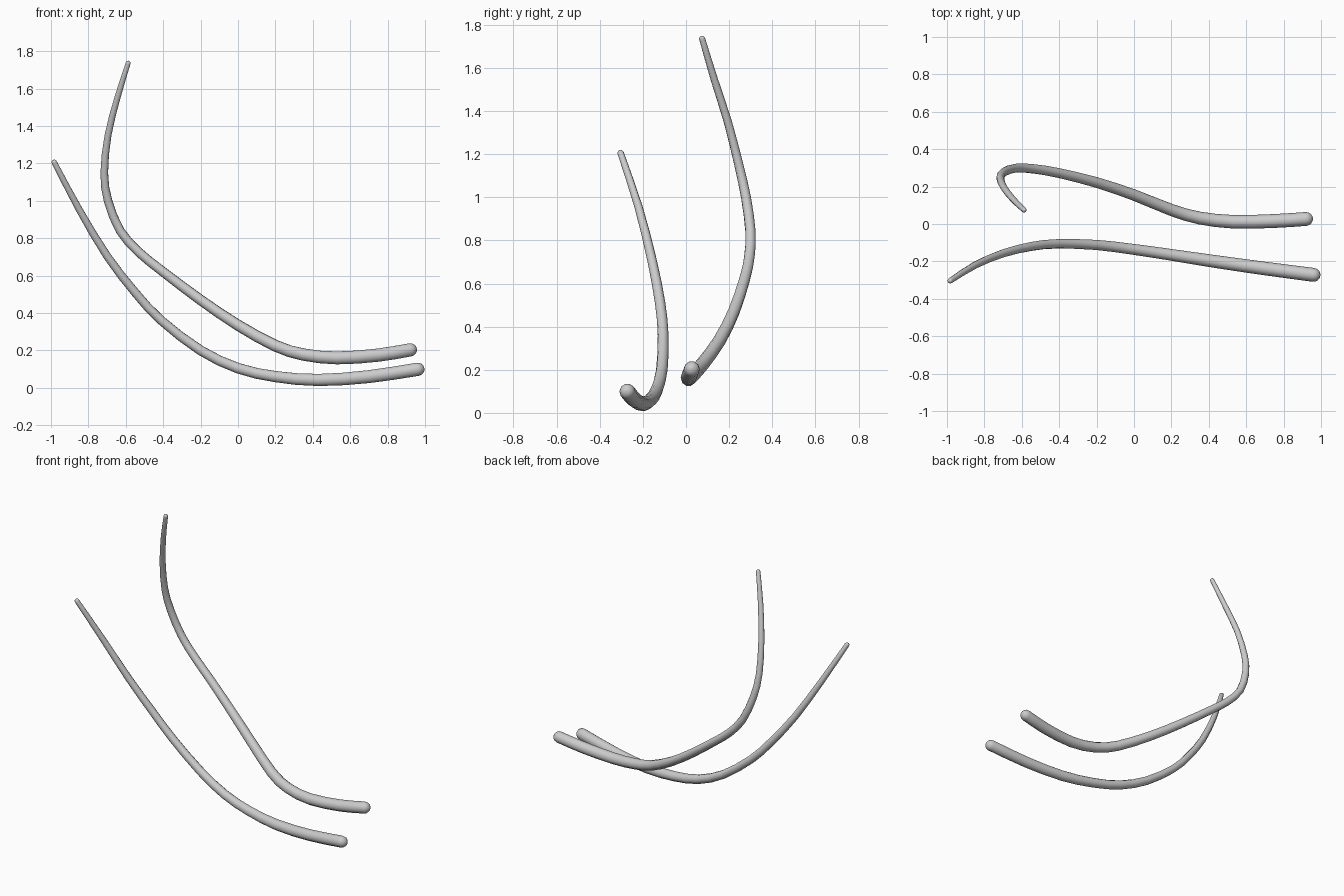
import bpy, math
from mathutils import Vector

if "Cube" in bpy.data.objects:
    bpy.data.objects.remove(bpy.data.objects["Cube"])


def spline_points(pts, steps=2):
    """Catmull-Rom samples through (x, y, z, radius) points."""
    p = [Vector(q) for q in pts]
    p = [p[0] * 2 - p[1]] + p + [p[-1] * 2 - p[-2]]
    out = []
    for i in range(1, len(p) - 2):
        a, b, c, d = p[i - 1:i + 3]
        for s in range(steps):
            t = s / steps
            out.append((b * 2 + (c - a) * t + (a * 2 - b * 5 + c * 4 - d) * t**2
                        + (b * 3 - a - c * 3 + d) * t**3) * 0.5)
    return out + [p[-2]]


def round_end(end, inner, n=4):
    """Extra points that shrink to a hemisphere beyond the end."""
    r = end[3]
    out = (end.xyz - inner.xyz).normalized()
    cap = []
    for k in range(1, n + 1):
        a = math.pi / 2 * k / n
        pos = end.xyz + out * r * math.sin(a)
        cap.append(Vector((*pos, max(r * math.cos(a), 0.0005))))
    return cap


def tapered_strand(name, pts):
    path = spline_points(pts)
    path = round_end(path[0], path[1])[::-1] + path + round_end(path[-1], path[-2])
    cu = bpy.data.curves.new(name, 'CURVE')
    cu.dimensions = '3D'
    cu.bevel_depth = 1.0
    cu.bevel_resolution = 3
    cu.use_fill_caps = True
    sp = cu.splines.new('POLY')
    sp.points.add(len(path) - 1)
    for point, q in zip(sp.points, path):
        point.co = (q[0], q[1], q[2], 1)
        point.radius = q[3]
    ob = bpy.data.objects.new(name, cu)
    bpy.context.collection.objects.link(ob)
    bpy.ops.object.select_all(action='DESELECT')
    ob.select_set(True)
    bpy.context.view_layer.objects.active = ob
    bpy.ops.object.convert(target='MESH')
    bpy.ops.object.shade_smooth_by_angle(angle=math.radians(40))


# Front, lower strand: thick end on the right, thin tip at upper left
tapered_strand("front_strand", [
    (0.96, -0.272, 0.099, .037), (0.70, -0.238, 0.06, .036),
    (0.43, -0.200, 0.042, .034), (0.20, -0.165, 0.06, .031),
    (0.00, -0.136, 0.105, .029), (-0.20, -0.112, 0.20, .027),
    (-0.41, -0.106, 0.36, .025), (-0.55, -0.120, 0.51, .024),
    (-0.70, -0.157, 0.705, .022), (-0.85, -0.220, 0.955, .019),
    (-0.982, -0.303, 1.205, .015)])

# Back, taller strand with the tip hooking forward
tapered_strand("back_strand", [
    (0.92, 0.027, 0.203, .037), (0.75, 0.016, 0.175, .037),
    (0.53, 0.012, 0.160, .036), (0.35, 0.032, 0.178, .034),
    (0.20, 0.075, 0.225, .032), (0.00, 0.155, 0.335, .030),
    (-0.20, 0.222, 0.47, .028), (-0.40, 0.272, 0.62, .026),
    (-0.53, 0.294, 0.725, .025), (-0.63, 0.299, 0.84, .024),
    (-0.695, 0.278, 1.0, .023), (-0.715, 0.245, 1.15, .021),
    (-0.695, 0.194, 1.35, .019), (-0.645, 0.130, 1.55, .017),
    (-0.588, 0.075, 1.735, .014)])
